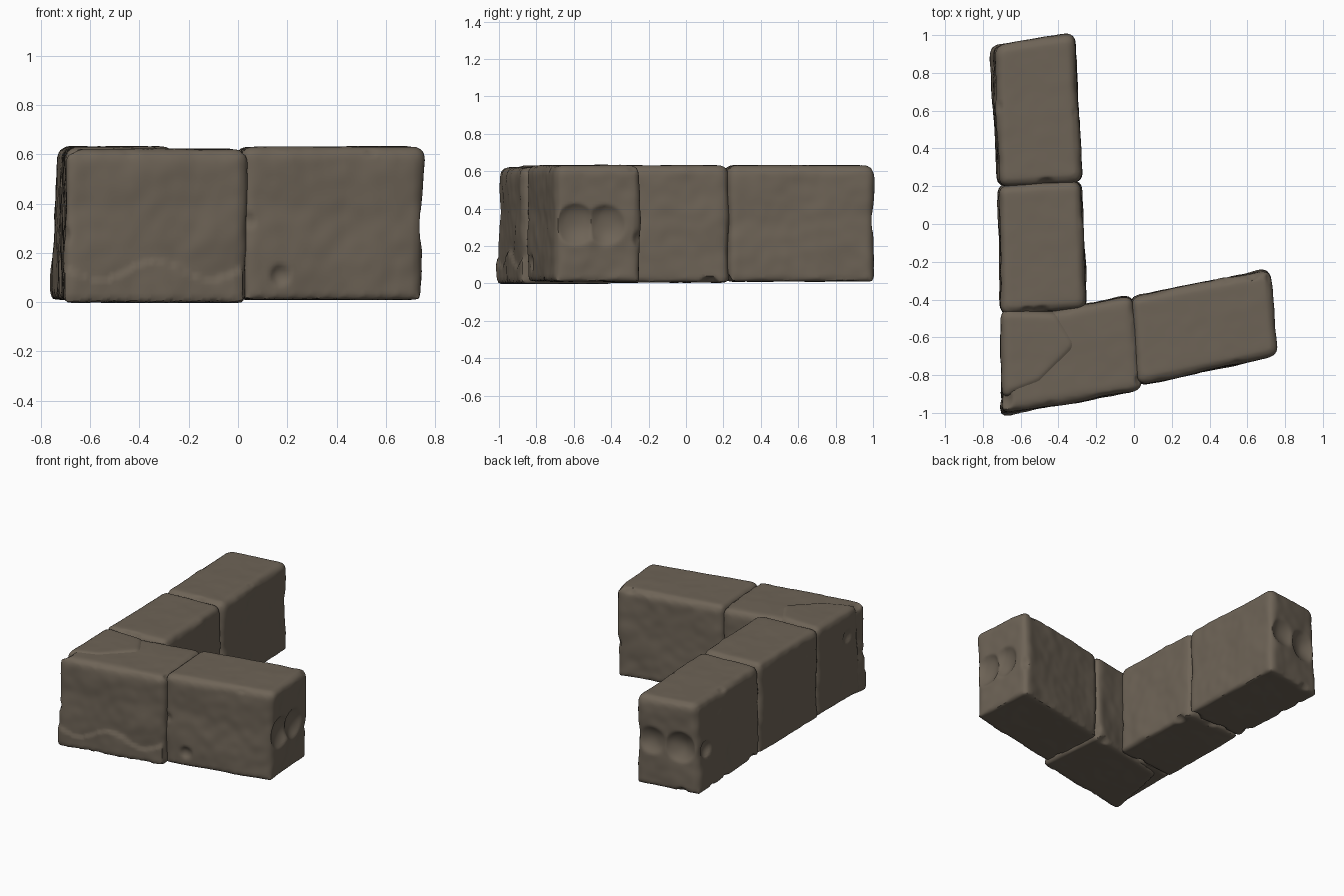
import bpy, bmesh, math, random
from mathutils import Vector, noise

if "Cube" in bpy.data.objects:
    bpy.data.objects.remove(bpy.data.objects["Cube"])

random.seed(7)
stone_mat = bpy.data.materials.new("brown stone")
stone_mat.diffuse_color = (0.155, 0.126, 0.094, 1)
stone_mat.use_nodes = True
stone_mat.node_tree.nodes["Principled BSDF"].inputs["Base Color"].default_value = stone_mat.diffuse_color


def scoop(verts, centre, radius):
    """Push every vertex inside a sphere out to its surface, leaving a chip."""
    c = Vector(centre)
    for v in verts:
        d = v.co - c
        if 1e-6 < d.length < radius:
            v.co = c + d.normalized() * radius


def stone(name, base, top, z0, z1, chips=(), ledge=None, random_chips=10):
    """Rounded, weathered block between a base outline and a top outline."""
    bm = bmesh.new()
    lo = [bm.verts.new((x, y, z0)) for x, y in base]
    hi = [bm.verts.new((x, y, z1)) for x, y in top]
    n = len(lo)
    bm.faces.new(lo[::-1])
    bm.faces.new(hi)
    for i in range(n):
        bm.faces.new((lo[i], lo[(i + 1) % n], hi[(i + 1) % n], hi[i]))
    edges = [(e.verts[0].co.copy(), e.verts[1].co.copy()) for e in bm.edges]
    low_edges = [e for e in bm.edges if all(v.co.z < z0 + 0.01 for v in e.verts)]
    bmesh.ops.bevel(bm, geom=low_edges, offset=0.02, segments=2, affect='EDGES', profile=0.5)
    rest = [e for e in bm.edges if max(v.co.z for v in e.verts) > z1 - 0.01
            and e.calc_face_angle(0) > 0.5]
    bmesh.ops.bevel(bm, geom=rest, offset=0.045, segments=3, affect='EDGES', profile=0.5)
    mesh = bpy.data.meshes.new(name)
    bm.to_mesh(mesh)
    bm.free()
    obj = bpy.data.objects.new(name, mesh)
    bpy.context.collection.objects.link(obj)
    bpy.context.view_layer.objects.active = obj
    obj.select_set(True)
    mod = obj.modifiers.new("even mesh", 'REMESH')
    mod.mode = 'VOXEL'
    mod.voxel_size = 0.015
    bpy.ops.object.modifier_apply(modifier=mod.name)

    bm = bmesh.new()
    bm.from_mesh(obj.data)
    mid = sum((a + b for a, b in edges), Vector()) / (2 * len(edges))
    # random chips along the edges
    for _ in range(random_chips):
        a, b = random.choice(edges)
        p = a.lerp(b, random.uniform(0.1, 0.9))
        out = Vector((p.x - mid.x, p.y - mid.y, (p.z - mid.z) * 1.0)).normalized()
        r = random.uniform(0.04, 0.09)
        scoop(bm.verts, p + out * r * 0.6, r)
    for c, r in chips:
        scoop(bm.verts, c, r)
    # worn surface
    bm.normal_update()
    for v in bm.verts:
        p = v.co
        d = noise.noise(p * 4.5 + mid * 3) * 0.010 + noise.noise(p * 14) * 0.004
        if v.normal.z > 0.7 or v.normal.z < -0.7:
            d *= 0.35
        if ledge and v.normal.y < -0.6:
            # broken ledge along the foot of the front face
            line = 0.13 + 0.04 * math.sin(p.x * 14)
            d += ledge * (1 if p.z < line else -0.4 * max(0, 1 - (p.z - line) / 0.07))
        v.co = p + v.normal * d
    bmesh.ops.smooth_vert(bm, verts=bm.verts, factor=0.4, use_axis_x=True,
                          use_axis_y=True, use_axis_z=True)
    bm.to_mesh(obj.data)
    bm.free()
    obj.data.materials.clear()
    obj.data.materials.append(stone_mat)
    bpy.ops.object.shade_smooth_by_angle(angle=math.radians(40))
    obj.select_set(False)
    return obj


# long arm, far stone with a waisted end
stone("far_stone",
      [(-0.725, 0.195), (-0.275, 0.225), (-0.315, 1.01), (-0.765, 0.94)],
      [(-0.715, 0.195), (-0.275, 0.225), (-0.315, 1.01), (-0.735, 0.945)],
      0.01, 0.632, [((-0.65, 1.09, 0.32), 0.17), ((-0.45, 1.13, 0.33), 0.17),
                    ((-0.80, 0.84, 0.30), 0.08), ((-0.29, 0.59, 0.66), 0.05)])

# long arm, middle stone
stone("middle_stone",
      [(-0.705, -0.48), (-0.25, -0.45), (-0.28, 0.23), (-0.72, 0.205)],
      [(-0.705, -0.48), (-0.25, -0.45), (-0.28, 0.23), (-0.72, 0.205)],
      0.005, 0.632, random_chips=7)

# corner stones: a filler piece and the long front piece
stone("corner_filler_stone",
      [(-0.705, -0.96), (-0.50, -0.87), (-0.29, -0.65), (-0.40, -0.46), (-0.705, -0.45)],
      [(-0.70, -0.93), (-0.49, -0.85), (-0.29, -0.65), (-0.40, -0.46), (-0.705, -0.45)],
      0.01, 0.632, [((-0.75, -0.80, 0.45), 0.07)], random_chips=5)
stone("corner_front_stone",
      [(-0.715, -1.01), (0.035, -0.875), (-0.01, -0.375), (-0.62, -0.50)],
      [(-0.71, -1.005), (0.045, -0.88), (-0.01, -0.375), (-0.62, -0.50)],
      -0.002, 0.622, [((-0.72, -0.93, 0.68), 0.10)], ledge=0.009, random_chips=7)

# short arm, outer stone with a waisted end
stone("right_stone",
      [(0.02, -0.855), (0.745, -0.70), (0.71, -0.24), (-0.02, -0.385)],
      [(0.015, -0.855), (0.765, -0.695), (0.725, -0.24), (-0.02, -0.385)],
      0.01, 0.632, [((0.86, -0.58, 0.31), 0.16), ((0.85, -0.42, 0.31), 0.16),
                    ((0.18, -0.86, 0.11), 0.06), ((0.55, -0.77, 0.63), 0.05),
                    ((0.04, -0.88, 0.33), 0.05)])
